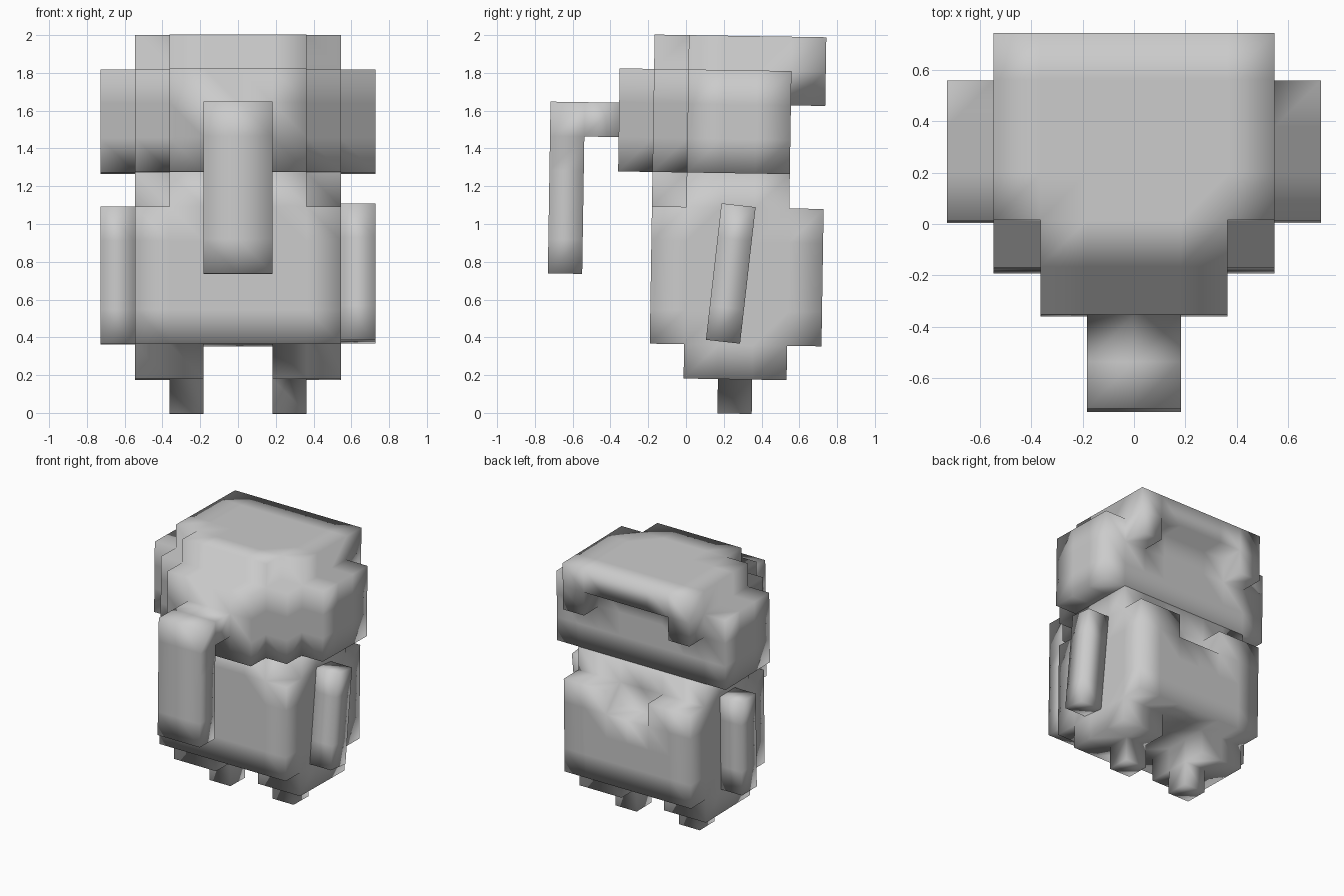
import bpy, bmesh, math
from itertools import product
from mathutils import Matrix, Vector

if "Cube" in bpy.data.objects:
    bpy.data.objects.remove(bpy.data.objects["Cube"])

U = 2 / 11                      # edge of one building block
LEAN = math.radians(-0.9)       # slight forward lean of the whole figure

grey = bpy.data.materials.new("plain grey")
grey.diffuse_color = (0.6, 0.6, 0.6, 1)
grey.use_nodes = True
grey.node_tree.nodes["Principled BSDF"].inputs["Base Color"].default_value = grey.diffuse_color


def cells(x0, x1, y0, y1, z0, z1):
    """All unit blocks inside a box."""
    return set(product(range(x0, x1), range(y0, y1), range(z0, z1)))


def mirrored(blocks):
    return blocks | {(-x - 1, y, z) for x, y, z in blocks}


def build(name, blocks, pivot, lean=LEAN, centre=None):
    """Skin a set of blocks into one welded, smooth shaded shell."""
    bm = bmesh.new()
    verts = {}
    for c in blocks:
        for axis, step in product(range(3), (0, 1)):
            near = list(c)
            near[axis] += 1 if step else -1
            if tuple(near) in blocks:
                continue
            a, b = (axis + 1) % 3, (axis + 2) % 3
            loop = []
            for i, j in ((0, 0), (1, 0), (1, 1), (0, 1)):
                p = list(c)
                p[axis] += step
                p[a] += i
                p[b] += j
                p = tuple(p)
                if p not in verts:
                    verts[p] = bm.verts.new(Vector(p) * U)
                loop.append(verts[p])
            bm.faces.new(loop if step else loop[::-1])
    # merge block faces into large flat panels
    bmesh.ops.dissolve_limit(bm, angle_limit=0.01, verts=bm.verts[:], edges=bm.edges[:])
    pivot = Vector(pivot)
    bm.transform(Matrix.Translation(Vector(centre or pivot))
                 @ Matrix.Rotation(lean, 4, 'X') @ Matrix.Translation(-pivot))
    for f in bm.faces:
        f.smooth = True
    me = bpy.data.meshes.new(name)
    bm.to_mesh(me)
    bm.free()
    me.materials.append(grey)
    ob = bpy.data.objects.new(name, me)
    bpy.context.collection.objects.link(ob)
    return ob


# Head: stepped face, ears, cap with two rear lugs, hanging trunk
face = cells(-2, 2, -2, 3, 7, 10) | cells(-3, 3, -1, 3, 7, 10)
ears = cells(-4, 4, 0, 3, 7, 10)
cap = cells(-3, 3, 0, 4, 10, 11) | cells(-2, 2, -1, 0, 10, 11)
lugs = mirrored(cells(2, 3, 3, 4, 9, 10))
trunk = cells(-1, 1, -4, -2, 8, 9) | cells(-1, 1, -4, -3, 4, 8)
build("head", face | ears | cap | lugs | trunk, (0, 0, 1))

# Body: torso with a notch in the back, neck, legs and feet
torso = cells(-3, 3, -1, 4, 2, 6) - cells(-1, 1, 3, 4, 5, 6)
neck = cells(-3, 3, 0, 3, 6, 7) | cells(-2, 2, -1, 0, 6, 7)
legs = mirrored(cells(1, 3, 0, 3, 1, 2))
feet = mirrored(cells(1, 2, 1, 2, 0, 1))
build("body", torso | neck | legs | feet, (0, 0, 1))

# Arms: flat bars at the sides, the right one swung forward
mid = (0, 1.5 * U, 4 * U)
build("right_arm", cells(3, 4, 1, 2, 2, 6), mid, math.radians(-6.5), (0, 0.237, 0.738))
build("left_arm", cells(-4, -3, 1, 2, 2, 6), mid, LEAN, (0, 0.262, 0.728))
